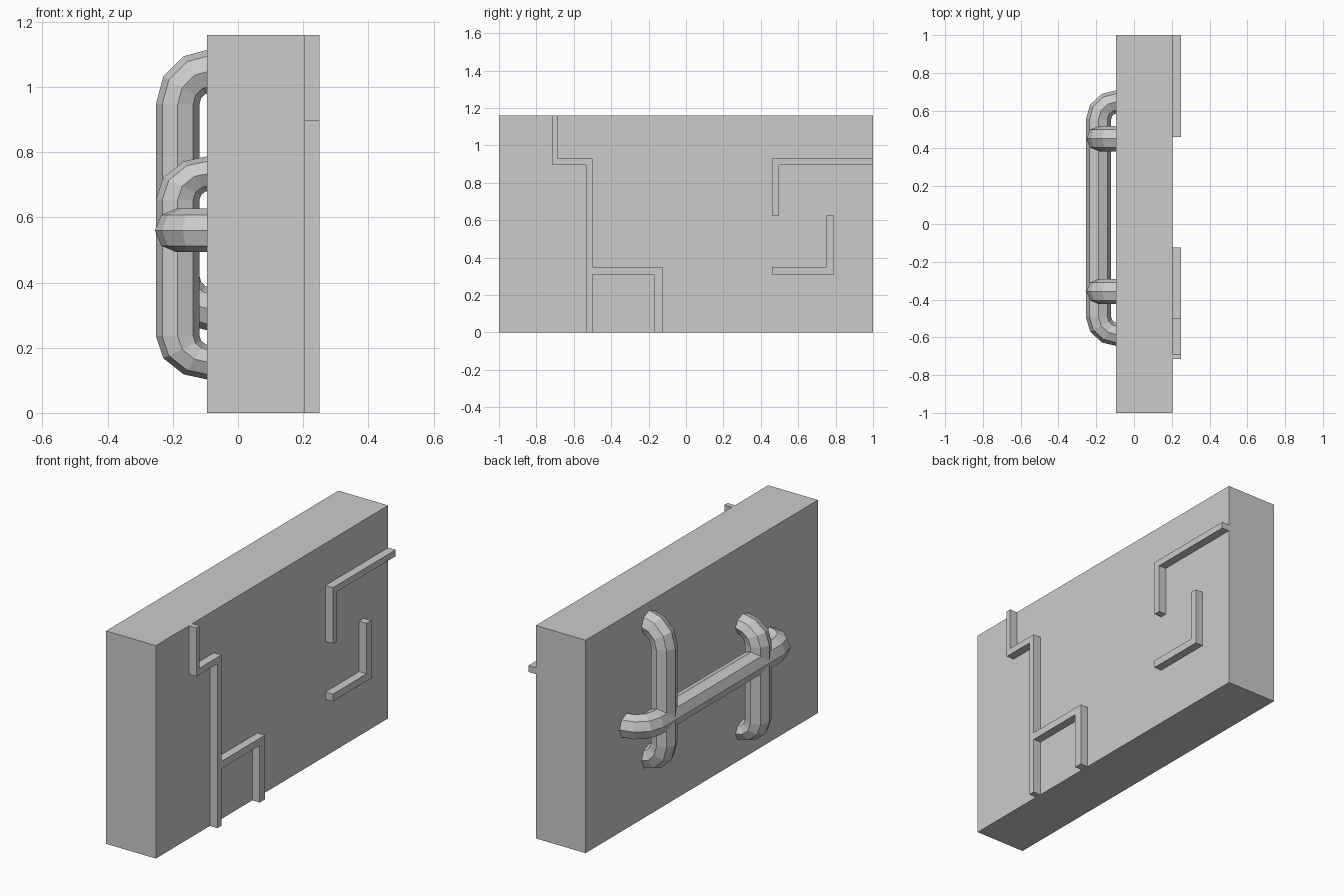
import bpy, bmesh
from math import sin, cos, pi
from mathutils import Vector

if "Cube" in bpy.data.objects:
    bpy.data.objects.remove(bpy.data.objects["Cube"])

WALL_BACK, WALL_FRONT, RELIEF = -0.095, 0.205, 0.25
HEIGHT = 1.16


def finish(name, bm):
    bmesh.ops.recalc_face_normals(bm, faces=bm.faces)
    mesh = bpy.data.meshes.new(name)
    bm.to_mesh(mesh)
    bm.free()
    obj = bpy.data.objects.new(name, mesh)
    bpy.context.collection.objects.link(obj)
    return obj


def plate(name, outline, x0, x1):
    """Extrude a (y, z) outline from x0 to x1."""
    bm = bmesh.new()
    face = bm.faces.new([bm.verts.new((x0, y, z)) for y, z in outline])
    new = bmesh.ops.extrude_face_region(bm, geom=[face], use_keep_orig=True)["geom"]
    verts = [v for v in new if isinstance(v, bmesh.types.BMVert)]
    bmesh.ops.translate(bm, verts=verts, vec=(x1 - x0, 0, 0))
    return finish(name, bm)


def handle(name, along, across, centre, lo, hi, stretch=1.0, x_arc=-0.082):
    """Eight-sided tube with both ends bent into the wall; lo/hi are outer ends."""
    r, bend, sides, steps = 0.067, 0.103, 8, 3
    outer = (r + bend) * stretch
    bm = bmesh.new()
    rings = []
    # each entry: arc centre along the handle, direction, bend angle
    stations = [(lo + outer, -1, pi / 2 * (1 - i / steps)) for i in range(steps + 1)]
    stations += [(hi - outer, 1, pi / 2 * i / steps) for i in range(steps + 1)]
    for base, sign, a in stations:
        ring = []
        for k in range(sides):
            t = 2 * pi * k / sides
            dist = bend + r * cos(t)
            u = base + sign * dist * sin(a) * stretch
            x = x_arc - dist * cos(a)
            ring.append(bm.verts.new(Vector((x, 0, 0)) + along * u
                                     + across * (centre + r * sin(t))))
        rings.append(ring)
    for a, b in zip(rings, rings[1:]):
        for k in range(sides):
            n = (k + 1) % sides
            bm.faces.new((a[k], a[n], b[n], b[k]))
    bm.faces.new(rings[0])
    bm.faces.new(rings[-1])
    return finish(name, bm)


# Main slab
plate("slab", [(-1, 0), (1, 0), (1, HEIGHT), (-1, HEIGHT)], WALL_BACK, WALL_FRONT)

# Raised strips on the +x face
strips = {
    "branching_strip": [(-0.715, HEIGHT), (-0.715, 0.895), (-0.535, 0.895), (-0.535, 0),
                        (-0.5, 0), (-0.5, 0.31), (-0.17, 0.31), (-0.17, 0), (-0.125, 0),
                        (-0.125, 0.35), (-0.5, 0.35), (-0.5, 0.93), (-0.687, 0.93),
                        (-0.687, HEIGHT)],
    "upper_corner_strip": [(0.46, 0.625), (0.497, 0.625), (0.497, 0.895), (1, 0.895),
                           (1, 0.93), (0.46, 0.93)],
    "lower_corner_strip": [(0.46, 0.31), (0.79, 0.31), (0.79, 0.625), (0.75, 0.625),
                           (0.75, 0.35), (0.46, 0.35)],
}
for name, outline in strips.items():
    plate(name, outline, WALL_FRONT, RELIEF)

# Bent tube handles on the -x face
Y, Z = Vector((0, 1, 0)), Vector((0, 0, 1))
handle("tall_handle", Z, Y, 0.452, 0.25, 1.117)
handle("short_handle", Z, Y, -0.357, 0.10, 0.79, stretch=0.8)
handle("long_cross_handle", Y, Z, 0.56, -0.648, 0.71, stretch=0.92, x_arc=-0.085)
